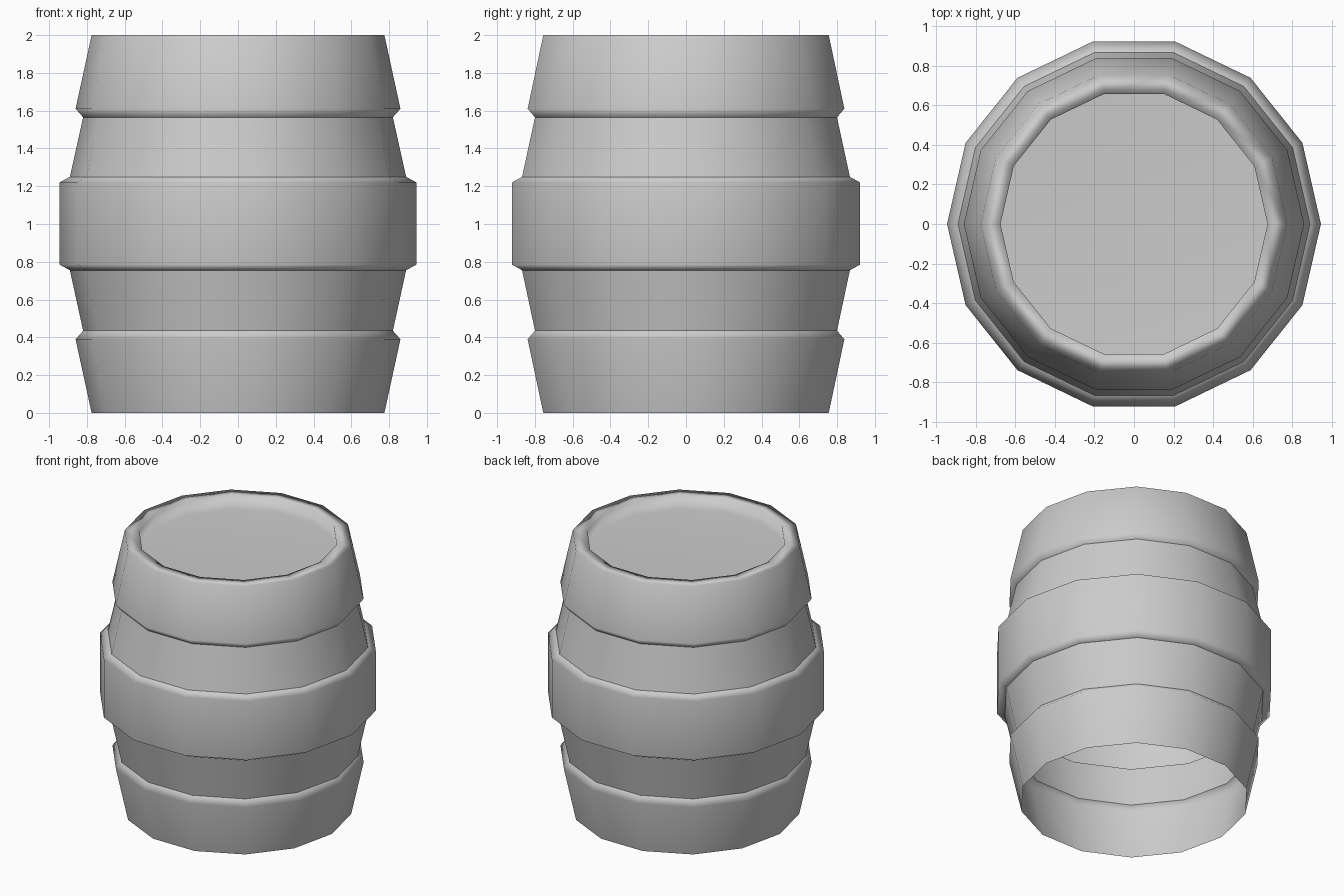
import bpy, bmesh
from math import cos, sin, tau

if "Cube" in bpy.data.objects:
    bpy.data.objects.remove(bpy.data.objects["Cube"])

SIDES = 14

# Profile as (radius, height): open foot, hoops, rim, then the recessed lid
profile = [
    (0.775, 0.0), (0.86, 0.39), (0.82, 0.435), (0.89, 0.755),
    (0.945, 0.785), (0.945, 1.22), (0.89, 1.25), (0.82, 1.565),
    (0.86, 1.61), (0.775, 2.0), (0.675, 2.0), (0.675, 1.9),
]
SHARP_RINGS = (2, 3, 6, 7)  # where hoops meet the staves


def lathe(name, points, sides, sharp):
    """Turn a profile about z, closing only its last ring."""
    bm = bmesh.new()
    rings = [[bm.verts.new((r * cos(tau * i / sides), r * sin(tau * i / sides), z))
              for i in range(sides)] for r, z in points]
    for low, high in zip(rings, rings[1:]):
        for i in range(sides):
            j = (i + 1) % sides
            bm.faces.new((low[i], low[j], high[j], high[i]))
    bm.faces.new(rings[-1])
    for face in bm.faces:
        face.smooth = True
    for k in sharp:
        for i in range(sides):
            bm.edges.get((rings[k][i], rings[k][(i + 1) % sides])).smooth = False
    mesh = bpy.data.meshes.new(name)
    bm.to_mesh(mesh)
    bm.free()
    obj = bpy.data.objects.new(name, mesh)
    bpy.context.collection.objects.link(obj)
    return obj


# Barrel shell with hoops and recessed top; large faces lead the shading
barrel = lathe("barrel", profile, SIDES, SHARP_RINGS)
weighted = barrel.modifiers.new("weighted_normals", 'WEIGHTED_NORMAL')
weighted.keep_sharp = True
